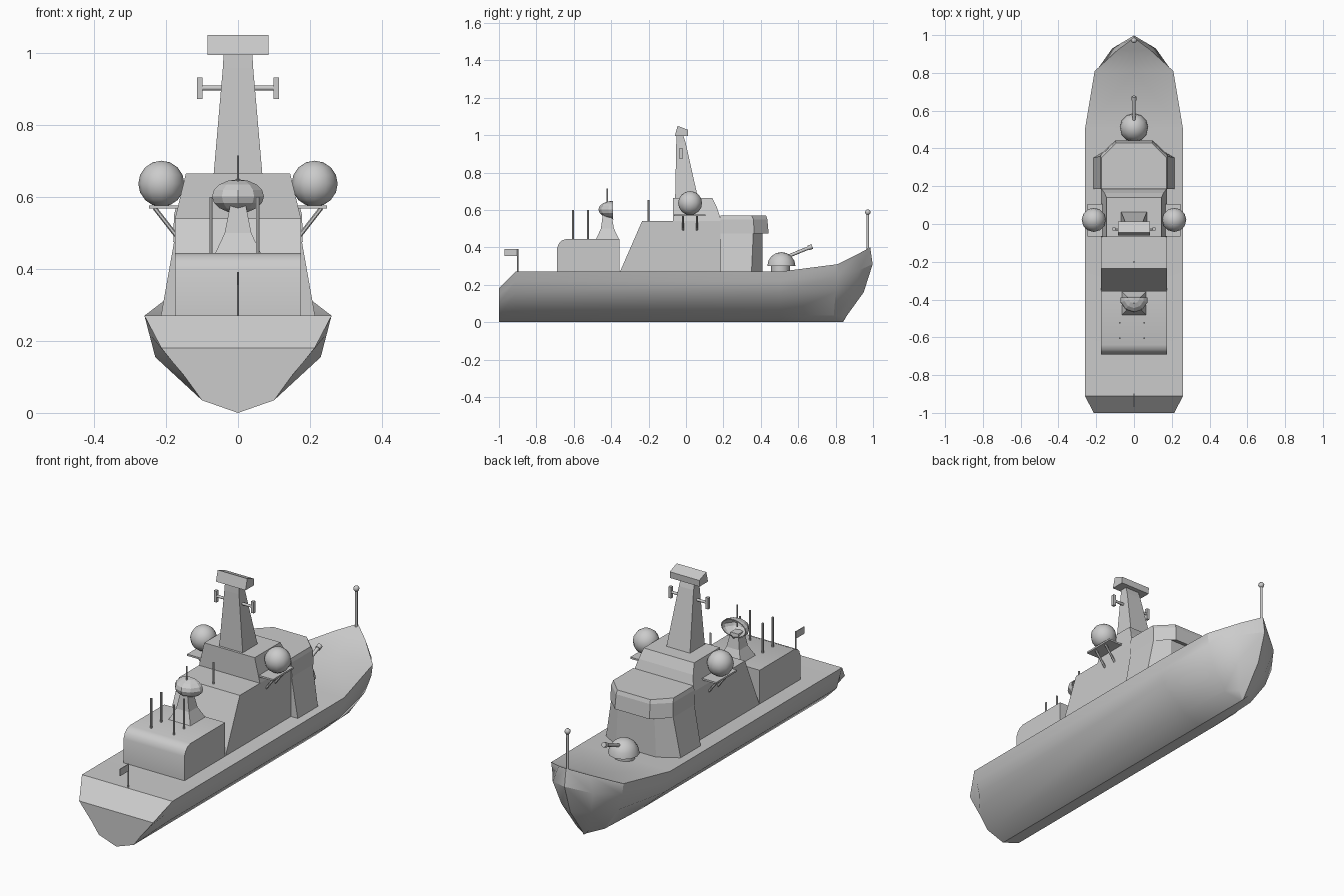
import bpy, bmesh, math
from mathutils import Vector

if "Cube" in bpy.data.objects:
    bpy.data.objects.remove(bpy.data.objects["Cube"])


def finish(name, bm, smooth=None):
    bmesh.ops.recalc_face_normals(bm, faces=bm.faces)
    me = bpy.data.meshes.new(name)
    bm.to_mesh(me)
    bm.free()
    ob = bpy.data.objects.new(name, me)
    bpy.context.collection.objects.link(ob)
    if smooth:
        bpy.ops.object.select_all(action='DESELECT')
        ob.select_set(True)
        bpy.context.view_layer.objects.active = ob
        bpy.ops.object.shade_smooth_by_angle(angle=math.radians(smooth))
    return ob


def loft(name, rings, smooth=None):
    """Closed rings of equal length, skinned and capped."""
    bm = bmesh.new()
    vs = [[bm.verts.new(p) for p in r] for r in rings]
    n = len(vs[0])
    for a, b in zip(vs, vs[1:]):
        for i in range(n):
            j = (i + 1) % n
            bm.faces.new((a[i], a[j], b[j], b[i]))
    bm.faces.new(vs[0])
    bm.faces.new(vs[-1])
    return finish(name, bm, smooth)


def prism(name, profile, smooth=None):
    """Profile of (y, z, half width), mirrored across x."""
    return loft(name, [[(s * w, y, z) for y, z, w in profile] for s in (-1, 1)], smooth)


def box(name, x0, x1, y0, y1, z0, z1):
    return loft(name, [[(x0, y0, z), (x1, y0, z), (x1, y1, z), (x0, y1, z)] for z in (z0, z1)])


def rod(name, a, b, r, seg=8, r2=None):
    a, b = Vector(a), Vector(b)
    bm = bmesh.new()
    bmesh.ops.create_cone(bm, cap_ends=True, segments=seg, radius1=r,
                          radius2=r2 or r, depth=(b - a).length)
    m = (b - a).to_track_quat('Z', 'Y').to_matrix().to_4x4()
    m.translation = (a + b) / 2
    bm.transform(m)
    return finish(name, bm, 50)


def ball(name, c, r, u=12, v=8):
    bm = bmesh.new()
    bmesh.ops.create_uvsphere(bm, u_segments=u, v_segments=v, radius=r)
    bmesh.ops.translate(bm, verts=bm.verts, vec=c)
    return finish(name, bm, 50)


# Hull: half stations from keel to deck, joined to their mirror image
def section(y, zs=1.0):
    return [(0, y, 0), (.10, y, .035), (.23, y, .155), (.247, y, .22), (.26, y, .27)]

stations = [
    [(0, -1, 0), (.10, -1, .035), (.147, -1, .10), (.185, -1, .145), (.213, -1, .18)],
    section(-.91),
    section(.5),
    [(0, .82, 0), (.085, .79, .035), (.17, .80, .16), (.20, .81, .25), (.208, .81, .31)],
    [(0, .835, 0), (.035, .845, .035), (.085, .90, .16), (.115, .93, .28), (.088, .92, .365)],
    [(0, .84, 0), (0, .86, .035), (0, .95, .16), (0, .998, .31), (0, .985, .40)],
]
bm = bmesh.new()
for s in (-1, 1):
    grid = [[bm.verts.new((s * x, y, z)) for x, y, z in st] for st in stations]
    for a, b in zip(grid, grid[1:]):
        for i in range(4):
            bm.faces.new((a[i], a[i + 1], b[i + 1], b[i]))
        # Deck strip to the centre line
        ca, cb = (bm.verts.new((0, v.co.y, v.co.z)) for v in (a[4], b[4]))
        bm.faces.new((a[4], ca, cb, b[4]))
    # Half transom
    bm.faces.new(grid[0] + [bm.verts.new((0, -1, .18))])
bmesh.ops.remove_doubles(bm, verts=bm.verts, dist=1e-4)
bmesh.ops.dissolve_degenerate(bm, edges=bm.edges, dist=1e-4)
finish("hull", bm, 28)

# Superstructure blocks, stern to bow
W = .175
prism("aft_house", [(y, z, W) for y, z in (
    (-.355, .265), (-.69, .265), (-.69, .395), (-.68, .42), (-.665, .436), (-.64, .445),
    (-.355, .445))], 35)
prism("main_house", [(y, z, W) for y, z in (
    (-.355, .265), (-.235, .54), (.19, .54), (.19, .265))])
prism("upper_house", [(-.07, .54, W), (-.07, .665, .145), (.14, .665, .145),
                      (.165, .615, .157), (.19, .54, W)])


def bridge_ring(z, side, corner_y, front_y, nose):
    half = [(side, .185), (side, corner_y), (nose, front_y)]
    return [(x, y, z) for x, y in half] + [(-x, y, z) for x, y in reversed(half)]

loft("bridge", [bridge_ring(.265, .215, .35, .41, .115),
                bridge_ring(.485, .176, .36, .41, .105),
                bridge_ring(.475, .18, .365, .442, .10),
                bridge_ring(.55, .178, .36, .435, .097),
                bridge_ring(.57, .173, .35, .428, .095)])

# Mast with radar head and side aerials
loft("mast", [[(-x, b, z), (x, b, z), (x, f, zf), (-x, f, zf)] for x, b, f, z, zf in (
    (.068, -.058, .065, .66, .66), (.042, -.052, -.002, .96, .96), (.04, -.05, -.015, 1.0, 1.0))])
prism("radar_head", [(y, z, .085) for y, z in (
    (-.06, .995), (-.045, 1.05), (.012, 1.028), (.01, .995))])
rod("mast_crossbar", (-.105, -.027, .903), (.105, -.027, .903), .007)
for s in (-1, 1):
    box("mast_aerial", s * .099, s * .114, -.035, -.019, .873, .932)

# Radomes on strutted side platforms
for s in (-1, 1):
    ball("radome", (s * .213, .022, .637), .064)
    box("radome_platform", s * .15, s * .247, -.065, .105, .568, .577)
    for y in (-.015, .058):
        rod("platform_strut", (s * .232, y, .57), (s * .172, y, .493), .006, 6)

# Deck gun
rod("gun_base", (0, .505, .26), (0, .505, .31), .05, 12)
bm = bmesh.new()
bmesh.ops.create_uvsphere(bm, u_segments=12, v_segments=8, radius=.075)
bmesh.ops.bisect_plane(bm, geom=bm.verts[:] + bm.edges[:] + bm.faces[:], plane_co=(0, 0, 0),
                       plane_no=(0, 0, 1), clear_inner=True)
bmesh.ops.holes_fill(bm, edges=[e for e in bm.edges if e.is_boundary])
bmesh.ops.translate(bm, verts=bm.verts, vec=(0, .51, .30))
finish("gun_turret", bm, 40)
rod("gun_barrel", (0, .54, .35), (0, .67, .403), .009)
rod("gun_muzzle", (0, .655, .397), (0, .675, .405), .013)

# Dish aerial on a tapered pedestal, bowl open toward the bow
loft("dish_pedestal", [[(-x, y0, z), (x, y0, z), (x, y1, z), (-x, y1, z)] for x, y0, y1, z in (
    (.065, -.483, -.356, .44), (.037, -.455, -.385, .50), (.022, -.445, -.398, .575))])
bm = bmesh.new()
bmesh.ops.create_uvsphere(bm, u_segments=10, v_segments=8, radius=1)
bmesh.ops.bisect_plane(bm, geom=bm.verts[:] + bm.edges[:] + bm.faces[:], plane_co=(0, 0, 0),
                       plane_no=(0, 1, 0), clear_outer=True)
for v in bm.verts:
    v.co = (v.co.x * .076, -.39 + v.co.y * .078, .602 + v.co.z * .047)
dish = finish("dish", bm)
mod = dish.modifiers.new("thickness", 'SOLIDIFY')
mod.thickness = .005
rod("dish_feed", (0, -.42, .60), (0, -.42, .715), .004, 6)

# Whip aerials
for x in (-.075, .055):
    for y in (-.605, -.523):
        rod("whip_aerial", (x, y, .44), (x, y, .60), .005, 6)
rod("roof_aerial", (0, -.2, .535), (0, -.2, .652), .005, 6)

# Stern flag and bow staff
rod("flag_pole", (0, -.9, .265), (0, -.9, .392), .004, 6)
box("flag", -.002, .002, -.97, -.9, .355, .391)
rod("bow_staff", (0, .972, .385), (0, .972, .585), .007)
ball("bow_light", (0, .972, .588), .015, 8, 6)
